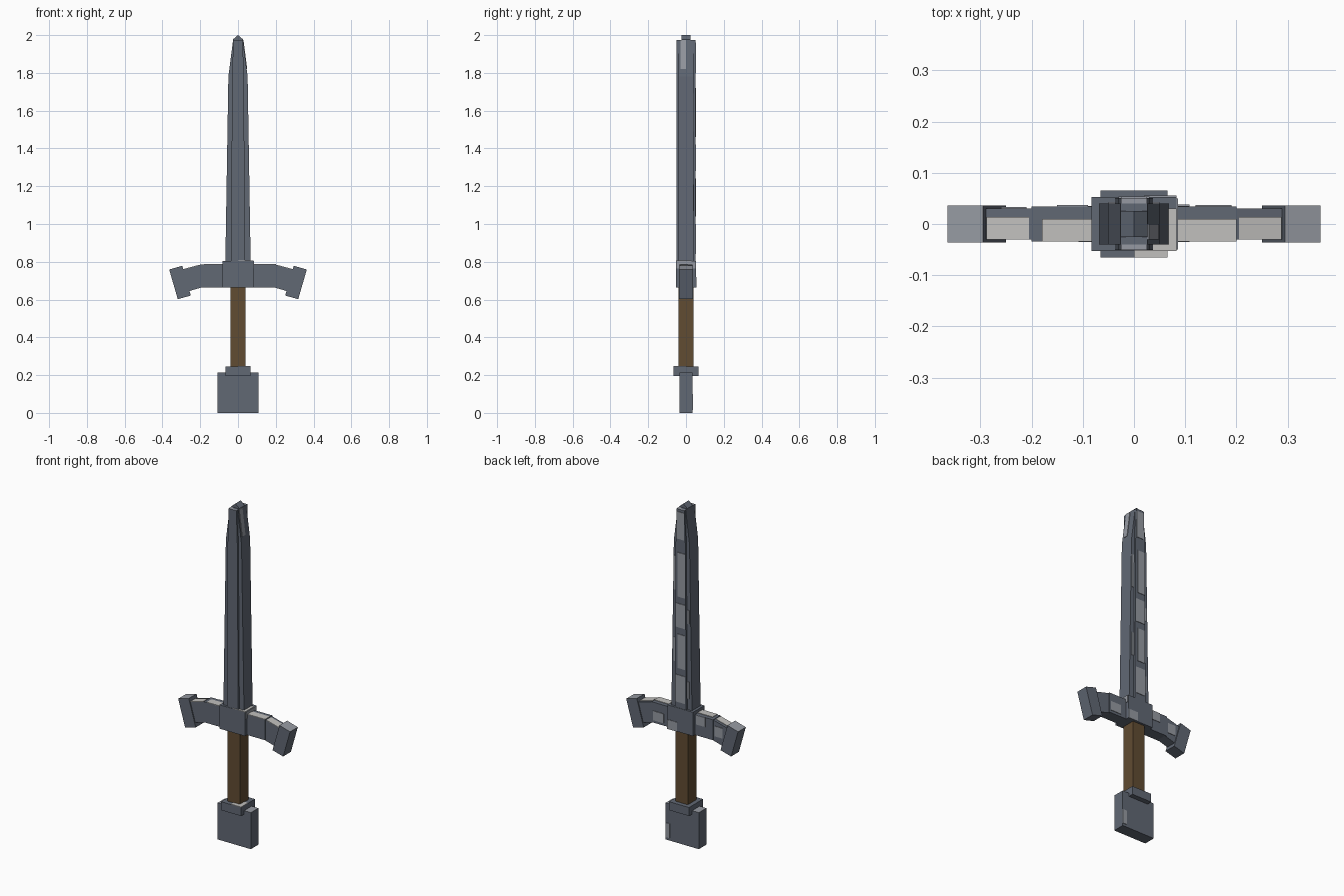
import bpy
import bmesh

cube = bpy.data.objects.get("Cube")
if cube:
    bpy.data.objects.remove(cube, do_unlink=True)


def material(name, rgb):
    """Flat material from display (sRGB) values, stored as linear."""
    lin = [((c / 255 + 0.055) / 1.055) ** 2.4 for c in rgb] + [1]
    m = bpy.data.materials.new(name)
    m.use_nodes = True
    m.diffuse_color = lin
    m.node_tree.nodes["Principled BSDF"].inputs["Base Color"].default_value = lin
    return m


STEEL = material("blue_grey_steel", (97, 104, 116))
WORN = material("worn_steel", (150, 154, 162))
BRIGHT = material("bright_steel", (193, 192, 190))
WOOD = material("brown_grip", (97, 76, 50))


def prism(name, pts, y0, y1, mat, top=None):
    """Extrude an x-z outline from y0 to y1; upward faces may take a second colour."""
    bm = bmesh.new()
    front = bm.faces.new([bm.verts.new((x, y0, z)) for x, z in pts])
    ext = bmesh.ops.extrude_face_region(bm, geom=[front])
    moved = [v for v in ext["geom"] if isinstance(v, bmesh.types.BMVert)]
    bmesh.ops.translate(bm, verts=moved, vec=(0, y1 - y0, 0))
    bmesh.ops.recalc_face_normals(bm, faces=bm.faces)
    bm.normal_update()
    if top:
        for f in bm.faces:
            f.material_index = int(f.normal.z > 0.9)
    me = bpy.data.meshes.new(name)
    bm.to_mesh(me)
    bm.free()
    me.materials.append(mat)
    if top:
        me.materials.append(top)
    ob = bpy.data.objects.new(name, me)
    bpy.context.collection.objects.link(ob)
    return ob


def box(name, x0, x1, y0, y1, z0, z1, mat, top=None):
    return prism(name, [(x0, z0), (x1, z0), (x1, z1), (x0, z1)], y0, y1, mat, top)


def symmetric(right_side):
    """Close a half outline across the x = 0 plane."""
    return right_side + [(-x, z) for x, z in reversed(right_side)]


T = 0.003  # plate thickness

# Pommel, collar and grip
box("pommel", -0.108, 0.108, -0.035, 0.035, 0, 0.215, STEEL, WORN)
box("collar", -0.065, 0.065, -0.065, 0.065, 0.195, 0.245, STEEL)
box("collar_top_wear", 0, 0.065, -0.065, 0, 0.245, 0.245 + T, BRIGHT)
box("grip", -0.04, 0.04, -0.04, 0.04, 0.24, 0.67, WOOD)
box("pommel_wear", 0.08, 0.108, 0.035, 0.035 + T, 0.015, 0.1, WORN)

# Guard block
box("guard_block", -0.083, 0.083, -0.053, 0.053, 0.665, 0.805, STEEL)
box("guard_block_top_wear", 0, 0.083, -0.053, 0.03, 0.805, 0.805 + T, BRIGHT)
box("guard_block_side_wear", 0.083, 0.083 + T, -0.05, 0.05, 0.765, 0.805, WORN)
box("guard_block_back_wear", 0.02, 0.083, 0.053, 0.053 + T, 0.665, 0.72, WORN)

# Guard arms, drooping outer arms and end blocks
for side, s in (("left", 1), ("right", -1)):
    def flip(pts):
        return [(s * x, z) for x, z in pts]

    box(side + "_inner_arm", s * 0.07, s * 0.2, -0.034, 0.034, 0.665, 0.785, STEEL)
    prism(side + "_outer_arm",
          flip([(0.19, 0.785), (0.295, 0.757), (0.265, 0.643), (0.19, 0.665)]),
          -0.03, 0.03, STEEL)
    prism(side + "_end_block",
          flip([(0.295, 0.779), (0.364, 0.759), (0.319, 0.602), (0.25, 0.621)]),
          -0.036, 0.036, STEEL, WORN)
    # Bright wear on the upper surfaces
    box(side + "_inner_arm_wear", s * 0.083, s * (0.2 if s > 0 else 0.18),
        -0.034, 0.01, 0.785, 0.785 + T, BRIGHT)
    prism(side + "_outer_arm_wear",
          flip([(0.205, 0.781), (0.288, 0.759), (0.288, 0.762), (0.205, 0.784)]),
          -0.03, 0.014, BRIGHT)

# Wear on the back of the arms
box("left_arm_back_wear", 0.12, 0.19, 0.034, 0.034 + T, 0.68, 0.735, WORN)
box("right_arm_back_wear", -0.15, -0.09, 0.034, 0.034 + T, 0.73, 0.785, WORN)
box("right_outer_arm_back_wear", -0.26, -0.21, 0.03, 0.03 + T, 0.69, 0.75, WORN)

# Blade: broad body, raised rib and roof-shaped tip
prism("blade_body",
      symmetric([(0.067, 0.8), (0.051, 1.78), (0.026, 1.975)]),
      -0.04, 0.04, STEEL)
prism("blade_rib",
      symmetric([(0.037, 0.8), (0.031, 1.78), (0.025, 1.975)]),
      -0.051, 0.051, STEEL, WORN)
prism("blade_tip", [(-0.026, 1.97), (0.026, 1.97), (0.026, 1.978), (0, 2.0), (-0.026, 1.978)],
      -0.025, 0.025, STEEL)
prism("tip_edge_wear", [(0.046, 1.82), (0.026, 1.975), (0.029, 1.975), (0.049, 1.82)],
      -0.03, 0.0, WORN)

# Broken wear patches along the back of the blade
for i, (z0, z1) in enumerate([(0.84, 1.0), (1.04, 1.24), (1.28, 1.42), (1.46, 1.72), (1.8, 1.96)]):
    w = 0.03 if i < 4 else 0.024
    box(f"rib_wear_{i}", -w, w * (0.6 if i % 2 else 1), 0.051, 0.051 + T, z0, z1, WORN)
    if i < 4:
        s = 1 if i % 2 else -1
        box(f"body_wear_{i}", s * 0.036, s * 0.05, 0.04, 0.04 + T, z0 + 0.03, z1 - 0.03, WORN)
